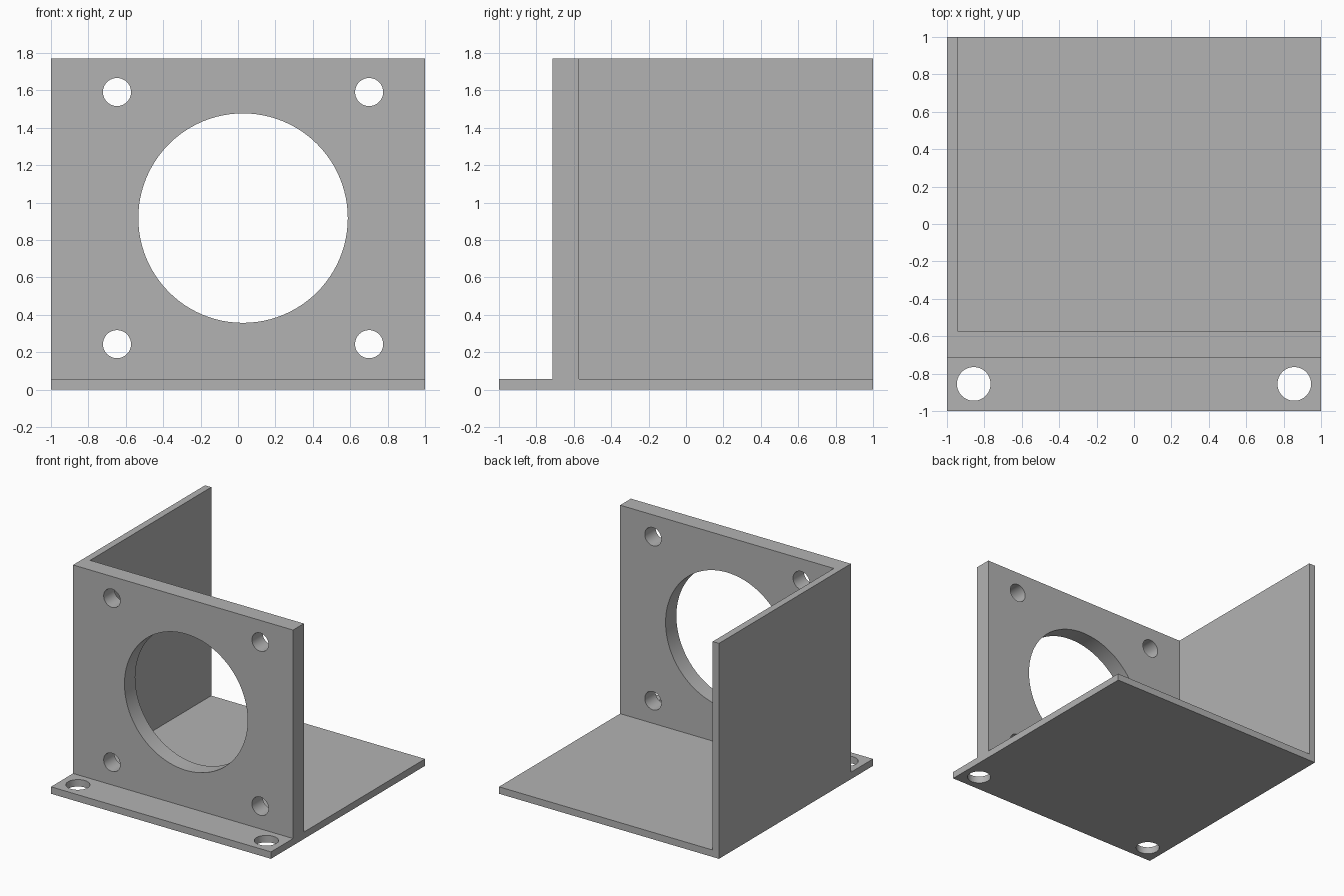
import bpy
import math

if "Cube" in bpy.data.objects:
    bpy.data.objects.remove(bpy.data.objects["Cube"], do_unlink=True)

HEIGHT = 1.77
SHEET = 0.057          # thickness of base and side wall
PLATE_FRONT, PLATE_BACK = -0.713, -0.573

grey = bpy.data.materials.new("plain_grey")
grey.use_nodes = True
colour = (0.45, 0.45, 0.45, 1)
grey.diffuse_color = colour
grey.node_tree.nodes["Principled BSDF"].inputs["Base Color"].default_value = colour


def box(name, low, high):
    """Box between two opposite corners."""
    centre = [(a + b) / 2 for a, b in zip(low, high)]
    bpy.ops.mesh.primitive_cube_add(size=1, location=centre)
    ob = bpy.context.object
    ob.name = name
    ob.scale = [b - a for a, b in zip(low, high)]
    bpy.ops.object.transform_apply(location=True, rotation=True, scale=True)
    ob.data.materials.append(grey)
    return ob


def drill(name, centre, radius, along_y):
    """Round cutter, either along y or along z."""
    bpy.ops.mesh.primitive_cylinder_add(
        vertices=96, radius=radius, depth=0.3, location=centre,
        rotation=(math.pi / 2 if along_y else 0, 0, 0))
    ob = bpy.context.object
    ob.name = name
    ob.data.materials.append(grey)
    return ob


def cut(body, cutter):
    """Subtract the cutter and remove it."""
    bpy.context.view_layer.objects.active = body
    mod = body.modifiers.new("cut", "BOOLEAN")
    mod.operation = "DIFFERENCE"
    mod.solver = "EXACT"
    mod.object = cutter
    bpy.ops.object.modifier_apply(modifier=mod.name)
    bpy.data.objects.remove(cutter, do_unlink=True)


# Solid block, hollowed into base, mounting plate and side wall
bracket = box("motor_bracket", (-1, -1, 0), (1, 1, HEIGHT))
cut(bracket, box("rear_space", (-1 + SHEET, PLATE_BACK, SHEET), (1.5, 1.5, 2)))
cut(bracket, box("front_space", (-1.5, -1.5, SHEET), (1.5, PLATE_FRONT, 2)))

# Large opening and four screw holes in the mounting plate
plate_y = (PLATE_FRONT + PLATE_BACK) / 2
cx, cz, spread = 0.027, 0.917, 0.674
cut(bracket, drill("main_opening", (cx, plate_y, cz), 0.56, True))
for sx in (-1, 1):
    for sz in (-1, 1):
        cut(bracket, drill("screw_hole", (cx + sx * spread, plate_y, cz + sz * spread), 0.075, True))

# Two fixing holes in the front flange
for sx in (-1, 1):
    cut(bracket, drill("flange_hole", (sx * 0.857, -0.855, 0), 0.09, False))

bpy.ops.object.select_all(action="DESELECT")
bracket.select_set(True)
bpy.context.view_layer.objects.active = bracket
bpy.ops.object.shade_smooth_by_angle(angle=math.radians(30))
